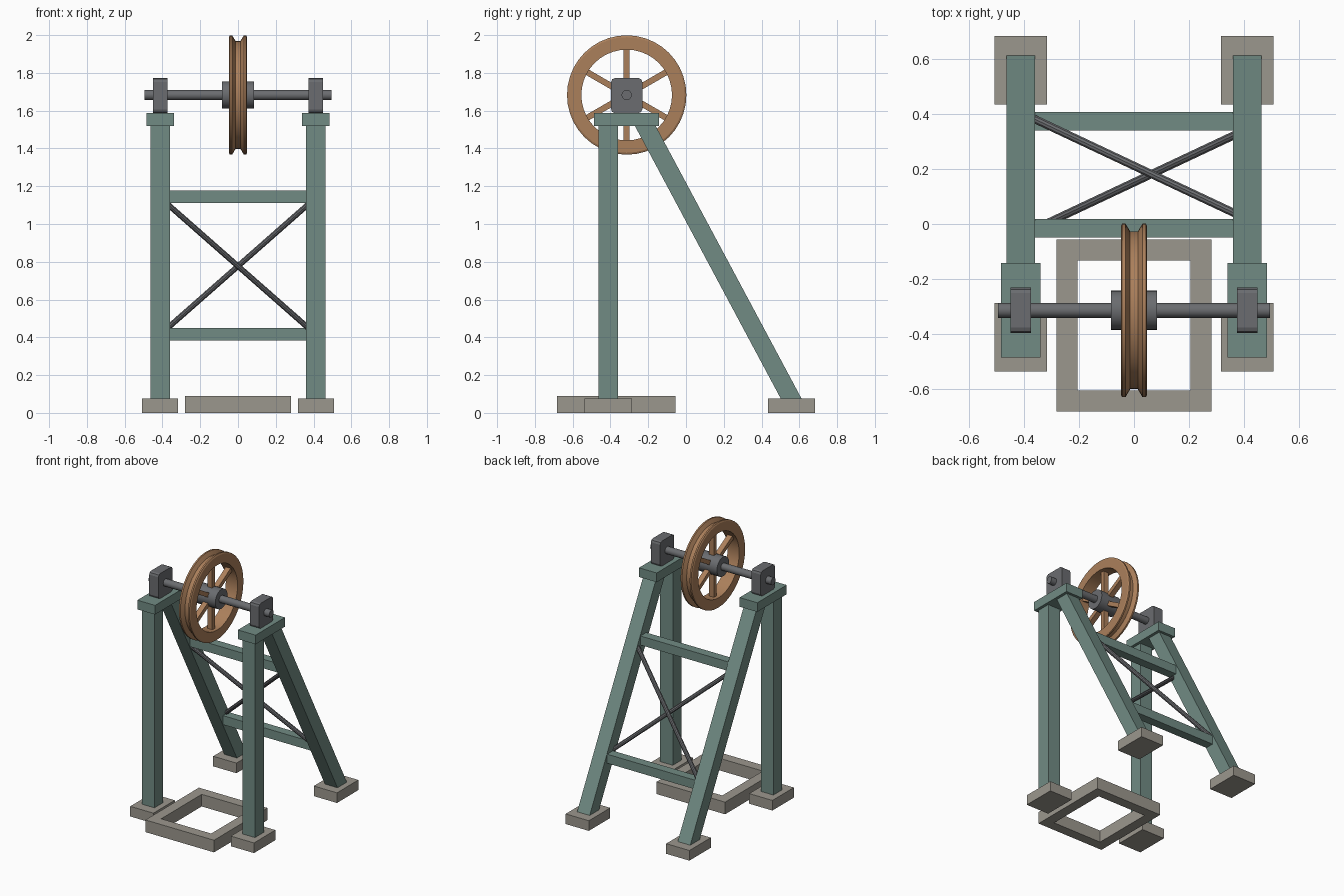
import bpy, bmesh
from math import pi, sin, cos, radians
from mathutils import Vector, Matrix

cube = bpy.data.objects.get("Cube")
if cube:
    bpy.data.objects.remove(cube, do_unlink=True)


def material(name, rgb):
    m = bpy.data.materials.new(name)
    m.use_nodes = True
    m.diffuse_color = (*rgb, 1)
    m.node_tree.nodes["Principled BSDF"].inputs["Base Color"].default_value = (*rgb, 1)
    return m


GREEN = material("green_paint", (0.165, 0.26, 0.23))
STONE = material("concrete", (0.33, 0.31, 0.27))
STEEL = material("dark_steel", (0.145, 0.15, 0.16))
COPPER = material("copper_brown", (0.41, 0.215, 0.105))


def finish(name, bm, mat, smooth=False):
    bmesh.ops.recalc_face_normals(bm, faces=bm.faces)
    me = bpy.data.meshes.new(name)
    bm.to_mesh(me)
    bm.free()
    me.materials.append(mat)
    ob = bpy.data.objects.new(name, me)
    bpy.context.collection.objects.link(ob)
    if smooth:
        bpy.ops.object.select_all(action='DESELECT')
        ob.select_set(True)
        bpy.context.view_layer.objects.active = ob
        bpy.ops.object.shade_smooth_by_angle(angle=radians(25))
    return ob


def box(name, centre, size, mat, rot=Matrix()):
    bm = bmesh.new()
    m = Matrix.Translation(centre) @ rot @ Matrix.Diagonal((*size, 1))
    bmesh.ops.create_cube(bm, size=1, matrix=m)
    return finish(name, bm, mat)


def rod(name, a, b, radius, sides, mat):
    a, b = Vector(a), Vector(b)
    d = b - a
    bm = bmesh.new()
    m = Matrix.Translation((a + b) / 2) @ d.to_track_quat('Z', 'Y').to_matrix().to_4x4()
    bmesh.ops.create_cone(bm, cap_ends=True, segments=sides, radius1=radius,
                          radius2=radius, depth=d.length, matrix=m)
    return finish(name, bm, mat, True)


# Key positions
LEG_X, LEG_W = 0.412, 0.103
FRONT_Y, BACK_Y = -0.412, 0.559
AXLE = Vector((0, -0.314, 1.683))
LEAN = 0.535
FOOT_H = 0.075


def lean_y(z):
    """Depth of the raking leg's centre line at height z."""
    return 0.557 - LEAN * (z - FOOT_H)


# Two side trestles with footings, caps and bearings
for side, sx in (("right", -1), ("left", 1)):
    x = sx * LEG_X
    for end, y in (("front", FRONT_Y), ("back", BACK_Y)):
        box(f"{side}_{end}_footing", (x, y, FOOT_H / 2), (0.19, 0.25, FOOT_H), STONE)
    box(f"{side}_front_leg", (x, FRONT_Y, 0.79), (LEG_W, LEG_W, 1.48), GREEN)

    low, high = Vector((x, lean_y(0.04), 0.04)), Vector((x, lean_y(1.55), 1.55))
    d = high - low
    tilt = Matrix.Rotation(Vector((0, 1)).angle_signed(Vector((d.y, d.z))) * -1, 4, 'X')
    box(f"{side}_raking_leg", (low + high) / 2, (LEG_W, 0.097, d.length), GREEN, tilt)

    box(f"{side}_cap", (x, AXLE.y, 1.554), (0.145, 0.344, 0.068), GREEN)
    bearing = box(f"{side}_bearing_block", (x, AXLE.y, 1.68), (0.076, 0.165, 0.185), STEEL)
    bm = bmesh.new()
    bm.from_mesh(bearing.data)
    long_edges = [e for e in bm.edges
                  if abs(e.verts[0].co.x - e.verts[1].co.x) > 0.05]
    bmesh.ops.bevel(bm, geom=long_edges, offset=0.02, segments=2, profile=0.5,
                    affect='EDGES')
    bm.to_mesh(bearing.data)
    bm.free()

# Cross beams between the raking legs
for name, z in (("lower", 0.417), ("upper", 1.144)):
    box(f"{name}_cross_beam", (0, lean_y(z), z), (2 * LEG_X - 0.05, 0.067, 0.067), GREEN)

# Diagonal braces, one just behind the other
for name, sx, off in (("back", 1, 0.03), ("front", -1, -0.03)):
    ends = [(sx * s * 0.39, lean_y(0.777 + s * 0.343) + off, 0.777 + s * 0.343)
            for s in (-1, 1)]
    rod(f"{name}_diagonal_brace", *ends, 0.0155, 10, STEEL)

# Shaft and hub
for name, half, r, n in (("shaft", 0.494, 0.027, 16), ("hub", 0.084, 0.072, 24)):
    rod(name, AXLE - Vector((half, 0, 0)), AXLE + Vector((half, 0, 0)), r, n, STEEL)

# Grooved wheel rim: half profile (x, radius), mirrored and spun
half_profile = [(0.048, 0.24), (0.048, 0.306), (0.043, 0.316), (0.031, 0.316), (0.014, 0.287)]
profile = half_profile + [(-x, r) for x, r in reversed(half_profile)]
SEG = 40
bm = bmesh.new()
rings = []
for i in range(SEG):
    a = 2 * pi * i / SEG
    rings.append([bm.verts.new(AXLE + Vector((x, r * cos(a), r * sin(a))))
                  for x, r in profile])
for i in range(SEG):
    p, q = rings[i], rings[(i + 1) % SEG]
    for j in range(len(profile)):
        k = (j + 1) % len(profile)
        bm.faces.new((p[j], p[k], q[k], q[j]))
finish("wheel_rim", bm, COPPER, True)

# Six spokes
for i in range(6):
    rot = Matrix.Rotation(i * pi / 3, 4, 'X')
    box(f"spoke_{i + 1}", AXLE + rot @ Vector((0, 0, 0.15)), (0.04, 0.032, 0.2), COPPER, rot)

# Ground frame under the wheel
FRAME_Y, BAR, H = -0.369, 0.076, 0.09
for name, s in (("right", -1), ("left", 1)):
    box(f"pit_frame_{name}", (s * 0.243, FRAME_Y, H / 2), (BAR, 0.626, H), STONE)
for name, s in (("front", -1), ("back", 1)):
    box(f"pit_frame_{name}", (0, FRAME_Y + s * 0.275, H / 2), (0.41, BAR, H), STONE)
